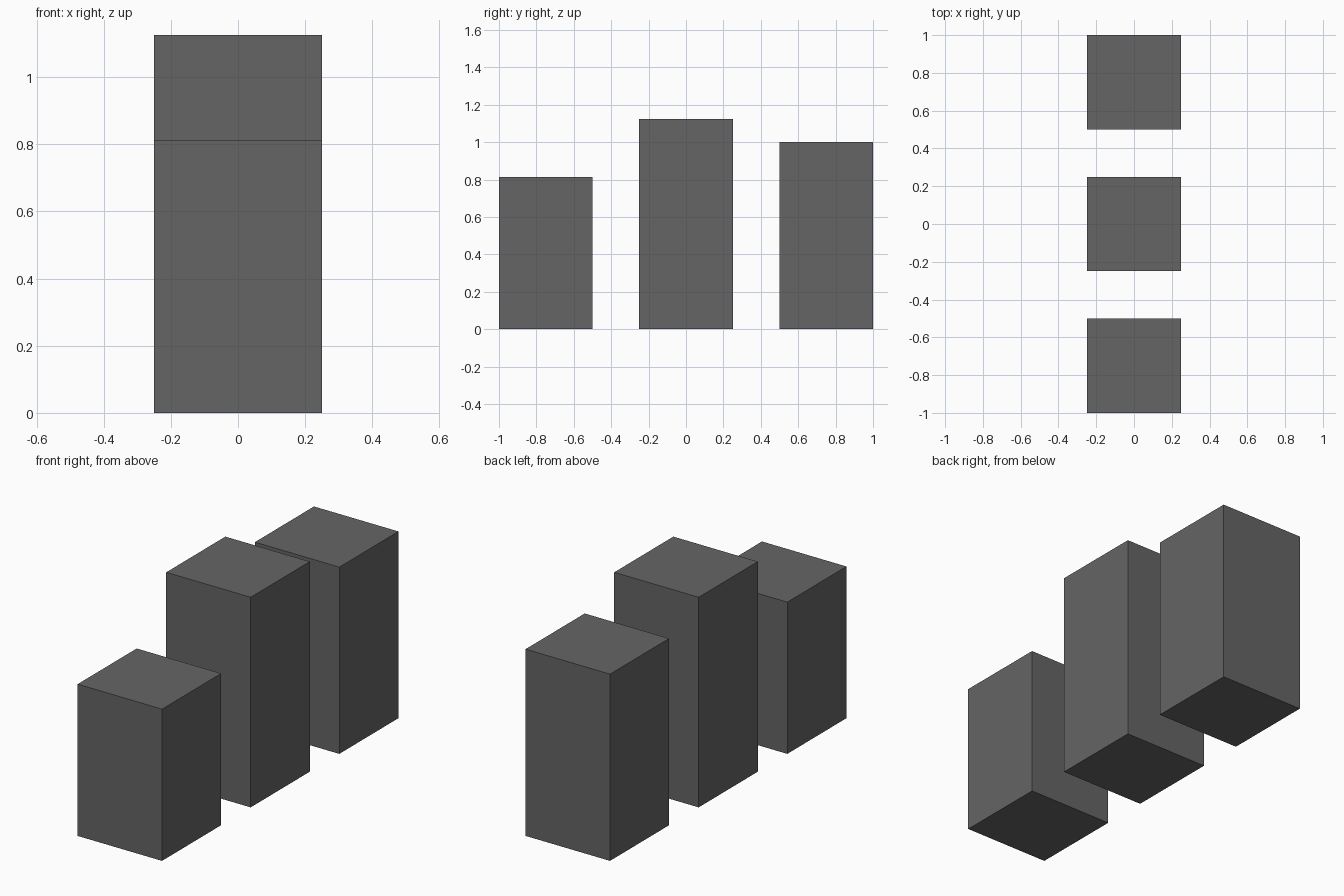
import bpy

if "Cube" in bpy.data.objects:
    bpy.data.objects.remove(bpy.data.objects["Cube"])

WIDTH = 0.5

# Dark grey finish shared by all blocks
grey = bpy.data.materials.new("dark_grey")
grey.diffuse_color = (0.13, 0.13, 0.13, 1.0)
grey.use_nodes = True
grey.node_tree.nodes["Principled BSDF"].inputs["Base Color"].default_value = grey.diffuse_color


def block(name, y, height):
    """Square block standing on the floor."""
    bpy.ops.mesh.primitive_cube_add(size=1, location=(0, y, height / 2))
    obj = bpy.context.object
    obj.name = name
    obj.scale = (WIDTH, WIDTH, height)
    bpy.ops.object.transform_apply(location=False, rotation=False, scale=True)
    obj.data.materials.append(grey)


# Row of three blocks, front to back
for name, y, height in (
    ("front_block", -0.75, 0.8125),
    ("middle_block", 0.0, 1.125),
    ("back_block", 0.75, 1.0),
):
    block(name, y, height)
